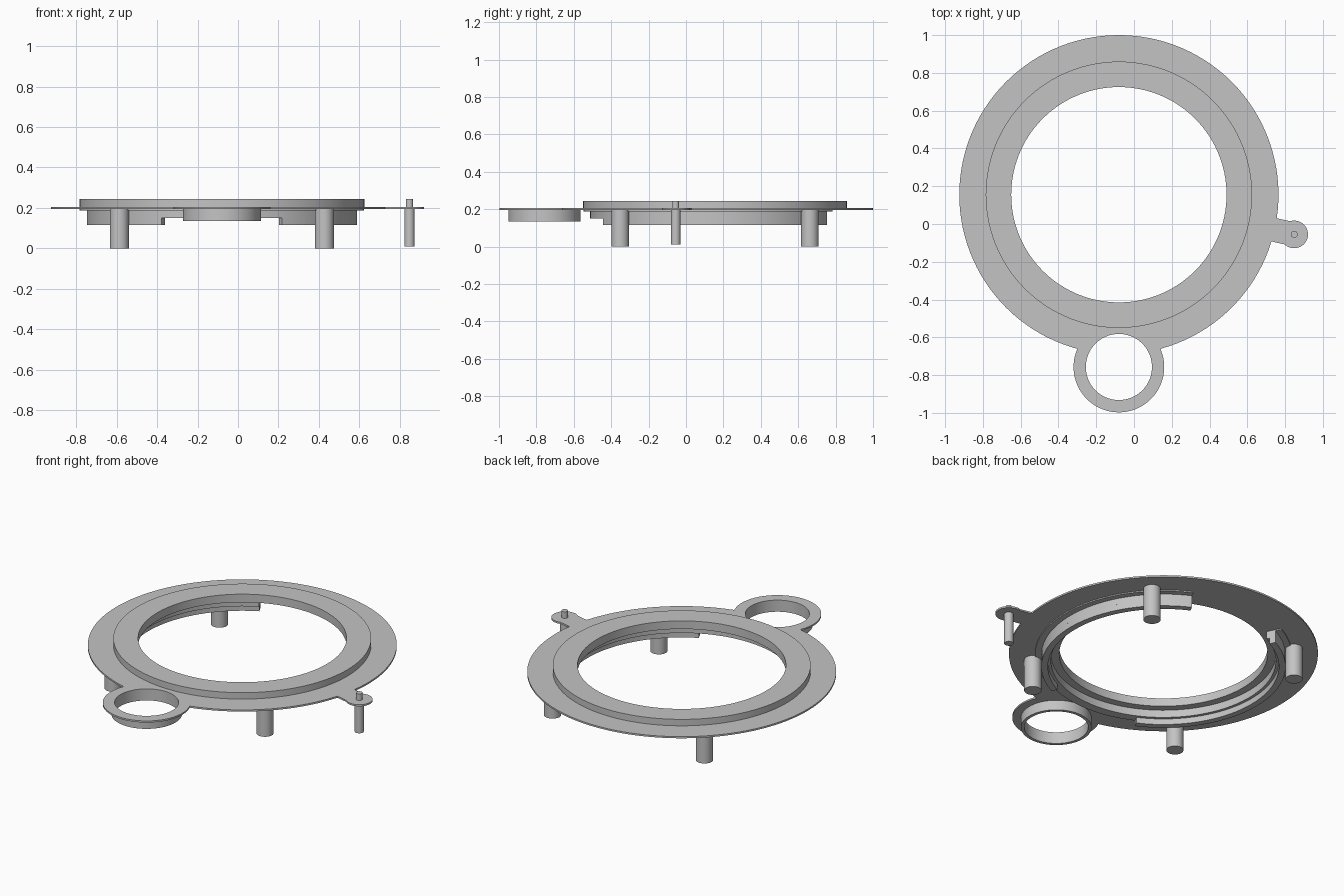
import bpy
from math import sin, cos, radians, degrees, atan2, asin, hypot, sqrt

cube = bpy.data.objects.get("Cube")
if cube:
    bpy.data.objects.remove(cube, do_unlink=True)

grey = bpy.data.materials.new("plain_grey")
grey.use_nodes = True
colour = (0.55, 0.55, 0.55, 1)
grey.diffuse_color = colour
grey.node_tree.nodes["Principled BSDF"].inputs["Base Color"].default_value = colour


def arc(centre, r, a0, a1):
    """Points along an arc, angles in degrees."""
    n = max(6, round(abs(a1 - a0) / 3))
    angles = [radians(a0 + (a1 - a0) * i / n) for i in range(n + 1)]
    return [(centre[0] + r * cos(a), centre[1] + r * sin(a)) for a in angles]


def circle(centre, r):
    return arc(centre, r, 0, 360)[:-1]


def sector(centre, r0, r1, a0, a1):
    return arc(centre, r1, a0, a1) + arc(centre, r0, a1, a0)


def slab(name, loops, z0, z1):
    """Filled outline with holes, extruded from z0 to z1."""
    curve = bpy.data.curves.new(name, 'CURVE')
    curve.dimensions = '2D'
    curve.fill_mode = 'BOTH'
    curve.extrude = (z1 - z0) / 2
    for loop in loops:
        spline = curve.splines.new('POLY')
        spline.points.add(len(loop) - 1)
        for point, (x, y) in zip(spline.points, loop):
            point.co = (x, y, 0, 1)
        spline.use_cyclic_u = True
    obj = bpy.data.objects.new(name, curve)
    bpy.context.collection.objects.link(obj)
    obj.location.z = (z0 + z1) / 2
    bpy.ops.object.select_all(action='DESELECT')
    obj.select_set(True)
    bpy.context.view_layer.objects.active = obj
    bpy.ops.object.convert(target='MESH')
    obj = bpy.context.object
    obj.data.materials.clear()
    obj.data.materials.append(grey)
    bpy.ops.object.shade_smooth_by_angle(angle=radians(30))
    return obj


hub, eye, pin = (-0.08, 0.155), (-0.08, -0.757), (0.848, -0.055)
R, BORE = 0.845, 0.57
EYE_R, EYE_BORE = 0.24, 0.175
TAB_R, ARM = 0.073, 0.063
LOW, HIGH = 0.195, 0.205

# Flange outline: big disc, eyelet and pin tab in one plate
d = hub[1] - eye[1]
along = (d * d + R * R - EYE_R ** 2) / (2 * d)
chord = sqrt(R * R - along * along)
hub_half = degrees(atan2(chord, along))
eye_half = degrees(atan2(chord, d - along))
tab_dir = degrees(atan2(pin[1] - hub[1], pin[0] - hub[0]))
arm_half = degrees(asin(ARM / R))
tab_half = 180 - degrees(asin(ARM / TAB_R))
outline = (arc(hub, R, tab_dir + arm_half, 270 - hub_half)
           + arc(eye, EYE_R, 90 + eye_half, 450 - eye_half)
           + arc(hub, R, -90 + hub_half, tab_dir - arm_half)
           + arc(pin, TAB_R, tab_dir - tab_half, tab_dir + tab_half))
slab("flange", [outline, circle(hub, BORE), circle(eye, EYE_BORE)], LOW, HIGH)

# Raised collar on top
slab("raised_collar", [circle(hub, 0.705), circle(hub, BORE)], HIGH, 0.244)

# Stepped skirt underneath, open at the back
END = 63.5
slab("skirt_base", [sector(hub, 0.615, 0.703, 180 - END, 360 + END)], 0.188, LOW)
slab("skirt_upper", [sector(hub, 0.615, 0.668, 180 - END, 360 + END)], 0.15, 0.188)
for name, mid in (("left", 0), ("right", 180)):
    slab(name + "_skirt_lip", [sector(hub, 0.632, 0.668, mid - END, mid + END)], 0.115, 0.15)

# Eyelet sleeve
slab("eyelet_sleeve", [circle(eye, 0.193), circle(eye, EYE_BORE)], 0.135, LOW)

# Four legs
for side, sx in (("left", 1), ("right", -1)):
    for end, sy in (("front", -1), ("back", 1)):
        spot = (hub[0] + sx * 0.507, hub[1] + sy * 0.507)
        slab(f"{end}_{side}_leg", [circle(spot, 0.047)], 0, LOW)

# Pin through the tab
slab("pin_shaft", [circle(pin, 0.025)], 0.01, LOW)
slab("pin_tip", [circle(pin, 0.018)], HIGH, 0.244)
